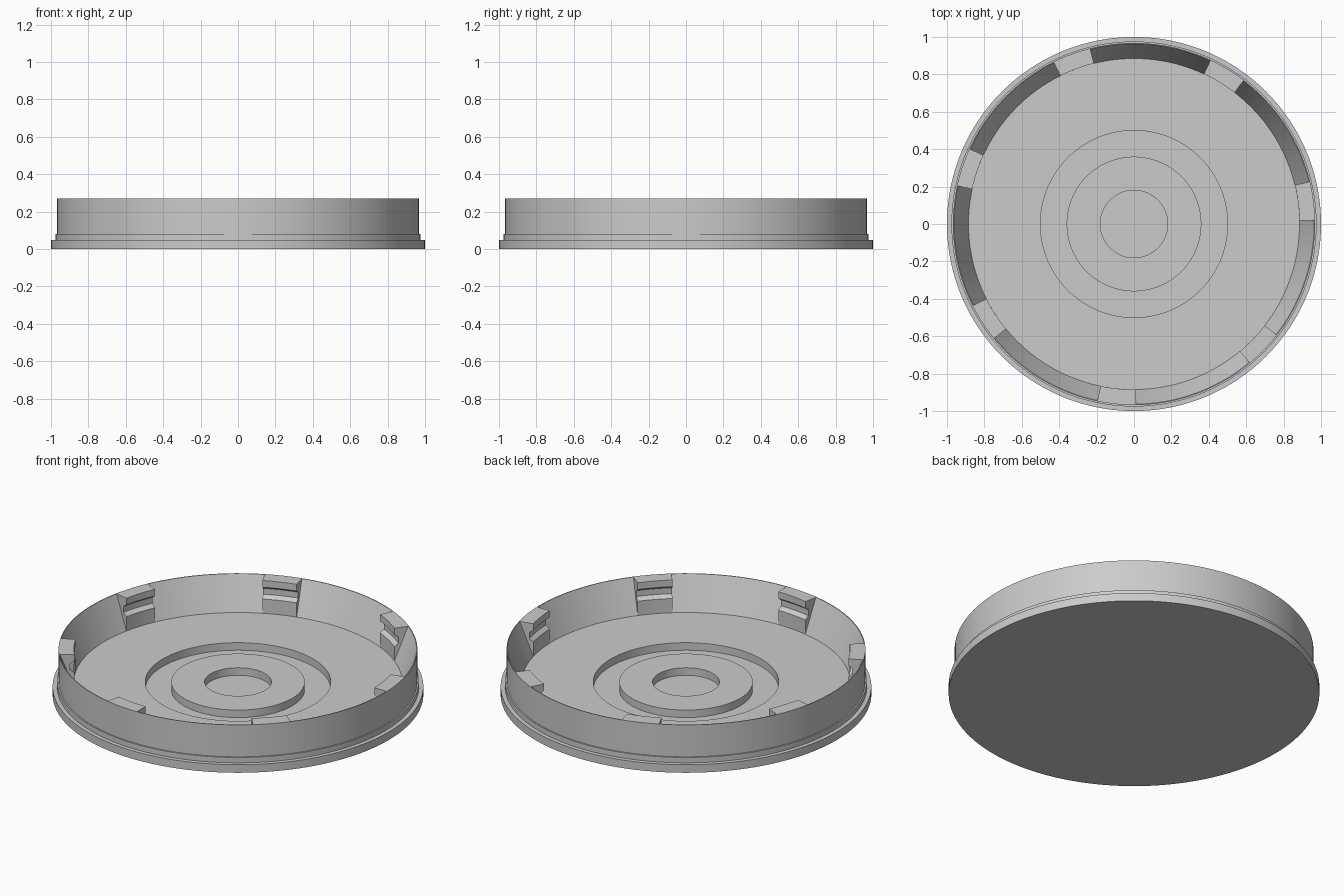
import bpy, bmesh, math
from mathutils import Matrix, Vector

cube = bpy.data.objects.get("Cube")
if cube:
    bpy.data.objects.remove(cube, do_unlink=True)

grey = bpy.data.materials.new("light_grey_plastic")
grey.use_nodes = True
colour = (0.6, 0.6, 0.6, 1)
grey.diffuse_color = colour
grey.node_tree.nodes["Principled BSDF"].inputs["Base Color"].default_value = colour


def revolve(name, profile, start=0, sweep=360, steps=160, closed=False):
    """Turn a (radius, height) profile about z; closed profiles become capped arcs."""
    bm = bmesh.new()
    turn = Matrix.Rotation(math.radians(start), 4, "Z")
    verts = [bm.verts.new(turn @ Vector((r, 0, z))) for r, z in profile]
    edges = [bm.edges.new(pair) for pair in zip(verts, verts[1:])]
    if closed:
        edges.append(bm.edges.new((verts[-1], verts[0])))
    last = bmesh.ops.spin(bm, geom=verts + edges, cent=(0, 0, 0), axis=(0, 0, 1),
                          angle=math.radians(sweep), steps=steps)["geom_last"]
    if closed:
        bm.faces.new(verts)
        bmesh.ops.contextual_create(bm, geom=[e for e in last if isinstance(e, bmesh.types.BMEdge)])
    bmesh.ops.remove_doubles(bm, verts=bm.verts, dist=0.0001)
    bmesh.ops.recalc_face_normals(bm, faces=bm.faces)
    mesh = bpy.data.meshes.new(name)
    bm.to_mesh(mesh)
    bm.free()
    mesh.materials.append(grey)
    obj = bpy.data.objects.new(name, mesh)
    bpy.context.collection.objects.link(obj)
    bpy.ops.object.select_all(action="DESELECT")
    obj.select_set(True)
    bpy.context.view_layer.objects.active = obj
    bpy.ops.object.shade_smooth_by_angle(angle=math.radians(25))
    return obj


# Shallow cap: flange, step, tapering wall, floor with ring recess and centre hole
floor, recess = 0.075, 0.03
revolve("cap_body", [
    (0, 0), (1, 0), (1, 0.048), (0.976, 0.048), (0.976, 0.08), (0.968, 0.08),
    (0.968, 0.27), (0.963, 0.27), (0.885, floor),
    (0.5, floor), (0.5, recess), (0.36, recess), (0.36, floor),
    (0.18, floor), (0.18, recess), (0, recess)])

# Seven snap tabs around the inside wall, each with a groove under its lip
tab_section = [
    (0.965, 0.27), (0.885, 0.27), (0.885, 0.23), (0.908, 0.213),
    (0.908, 0.178), (0.885, 0.16), (0.885, 0.07), (0.9, 0.07)]
tab_width = 12.4
for i in range(7):
    centre = 58.8 + i * 360 / 7
    revolve(f"snap_tab_{i + 1}", tab_section, centre - tab_width / 2, tab_width, 6, closed=True)
